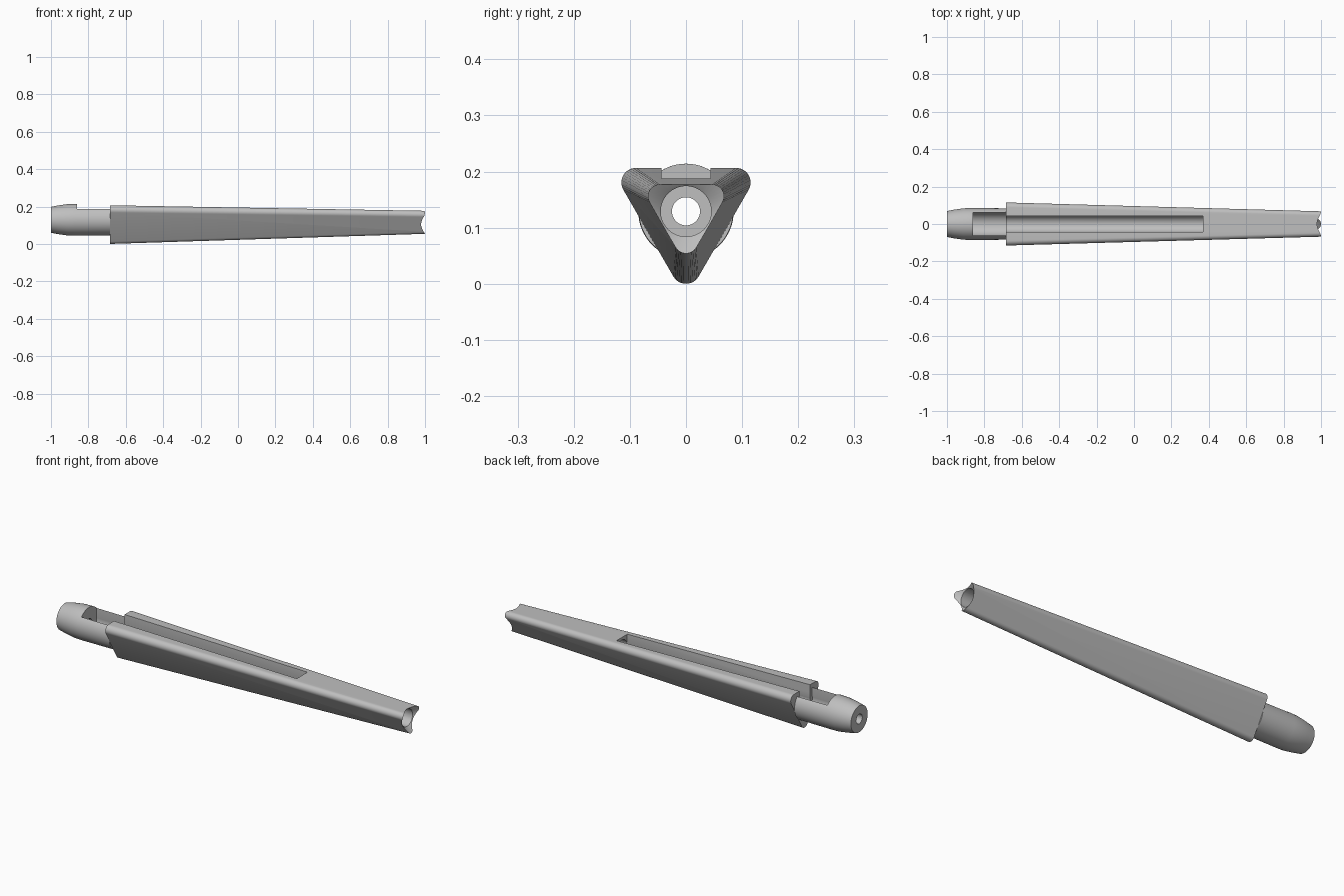
import bpy, bmesh, math

AXIS = 0.129      # height of the long axis
SIDES = 64

if "Cube" in bpy.data.objects:
    bpy.data.objects.remove(bpy.data.objects["Cube"], do_unlink=True)

grey = bpy.data.materials.new("plain grey")
grey.use_nodes = True
grey.diffuse_color = (0.52, 0.52, 0.52, 1)
grey.node_tree.nodes["Principled BSDF"].inputs["Base Color"].default_value = grey.diffuse_color


def circle(r):
    steps = [2 * math.pi * i / SIDES for i in range(SIDES)]
    return [(r * math.cos(a), r * math.sin(a)) for a in steps]


def box(half_width, bottom, top):
    return [(-half_width, bottom), (half_width, bottom), (half_width, top), (-half_width, top)]


def rounded_triangle(reach, r, steps=12):
    """Three corner arcs, one pointing straight down."""
    points = []
    for k in range(3):
        mid = math.radians(-90 + 120 * k)
        for i in range(steps + 1):
            a = mid + math.radians(120) * (i / steps - 0.5)
            points.append((reach * math.cos(mid) + r * math.cos(a),
                           reach * math.sin(mid) + r * math.sin(a)))
    return points


def loft(name, sections):
    """Closed solid through (x, outline) sections along the axis."""
    bm = bmesh.new()
    rings = [[bm.verts.new((x, y, z + AXIS)) for y, z in outline] for x, outline in sections]
    n = len(rings[0])
    for a, b in zip(rings, rings[1:]):
        for i in range(n):
            j = (i + 1) % n
            bm.faces.new((a[i], a[j], b[j], b[i]))
    bm.faces.new(rings[0])
    bm.faces.new(rings[-1])
    bmesh.ops.recalc_face_normals(bm, faces=bm.faces)
    mesh = bpy.data.meshes.new(name)
    bm.to_mesh(mesh)
    bm.free()
    mesh.materials.append(grey)
    obj = bpy.data.objects.new(name, mesh)
    bpy.context.collection.objects.link(obj)
    return obj


def select(obj):
    bpy.ops.object.select_all(action='DESELECT')
    obj.select_set(True)
    bpy.context.view_layer.objects.active = obj


def carve(obj, cutters):
    """Subtract each cutter, then shade with sharp edges kept."""
    for cutter in cutters:
        cutter.hide_render = True
        mod = obj.modifiers.new("cut", 'BOOLEAN')
        mod.operation = 'DIFFERENCE'
        mod.solver = 'EXACT'
        mod.object = cutter
        select(obj)
        bpy.ops.object.modifier_apply(modifier=mod.name)
        bpy.data.objects.remove(cutter, do_unlink=True)
    select(obj)
    bpy.ops.object.shade_smooth_by_angle(angle=math.radians(25))


# Tapered triangular sleeve with bore, top slot and countersunk tip
sleeve = loft("sleeve", [(-0.685, rounded_triangle(0.103, 0.026)),
                         (1.0, rounded_triangle(0.054, 0.021))])
carve(sleeve, [
    loft("bore_cutter", [(-0.75, circle(0.045)), (1.05, circle(0.045))]),
    loft("slot_cutter", [(-0.75, box(0.044, 0, 0.2)), (0.37, box(0.044, 0, 0.2))]),
    loft("countersink_cutter", [(0.96, circle(0.03)), (0.978, circle(0.047)),
                                (1.0, circle(0.076)), (1.02, circle(0.102))]),
])

# Round plug with open chamber and small through hole
plug = loft("plug", [(-1.0, circle(0.069)), (-0.96, circle(0.077)), (-0.91, circle(0.084)),
                     (-0.87, circle(0.085)), (-0.685, circle(0.084))])
carve(plug, [
    loft("chamber_cutter", [(-0.86, circle(0.063)), (-0.6, circle(0.063))]),
    loft("opening_cutter", [(-0.86, box(0.062, 0, 0.2)), (-0.6, box(0.062, 0, 0.2))]),
    loft("hole_cutter", [(-1.1, circle(0.025)), (-0.8, circle(0.025))]),
])
